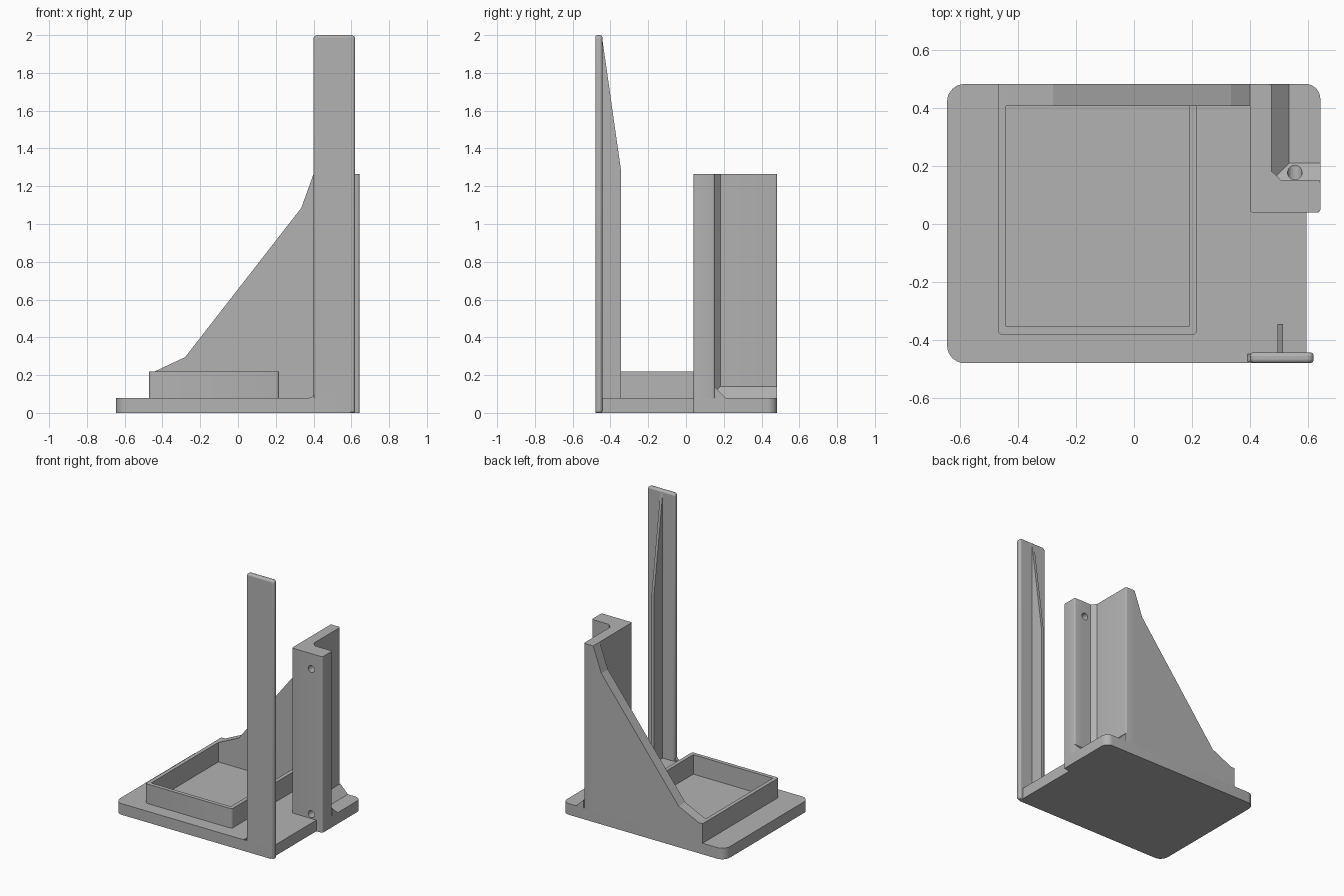
import bpy, bmesh
from math import radians
from mathutils import Vector

if "Cube" in bpy.data.objects:
    bpy.data.objects.remove(bpy.data.objects["Cube"], do_unlink=True)

GREY = (0.45, 0.45, 0.45, 1)
mat = bpy.data.materials.new("plain grey")
mat.use_nodes = True
mat.diffuse_color = GREY
mat.node_tree.nodes["Principled BSDF"].inputs["Base Color"].default_value = GREY


def rounded(corners, steps=6):
    """Outline from (a, b, radius) corners, each softened by a curve."""
    pts = []
    for i, (a, b, r) in enumerate(corners):
        c = Vector((a, b))
        if not r:
            pts.append(c)
            continue
        before = (Vector(corners[i - 1][:2]) - c).normalized()
        after = (Vector(corners[(i + 1) % len(corners)][:2]) - c).normalized()
        centre = c + (before + after) * r
        for k in range(steps + 1):
            t = k / steps
            ray = (-after).lerp(-before, t).normalized()
            pts.append(centre + ray * r)
    return pts


def prism(name, outline, axis, lo, hi):
    """Extrude a 2D outline along one axis from lo to hi."""
    place = {"x": lambda p, d: (d, p[0], p[1]),
             "y": lambda p, d: (p[0], d, p[1]),
             "z": lambda p, d: (p[0], p[1], d)}[axis]
    bm = bmesh.new()
    face = bm.faces.new([bm.verts.new(place(p, lo)) for p in outline])
    ext = bmesh.ops.extrude_face_region(bm, geom=[face])["geom"]
    move = Vector(place((0, 0), hi - lo))
    bmesh.ops.translate(bm, vec=move, verts=[v for v in ext if isinstance(v, bmesh.types.BMVert)])
    bmesh.ops.recalc_face_normals(bm, faces=bm.faces)
    mesh = bpy.data.meshes.new(name)
    bm.to_mesh(mesh)
    bm.free()
    mesh.materials.append(mat)
    ob = bpy.data.objects.new(name, mesh)
    bpy.context.collection.objects.link(ob)
    return ob


def smooth(ob):
    bpy.ops.object.select_all(action="DESELECT")
    ob.select_set(True)
    bpy.context.view_layer.objects.active = ob
    bpy.ops.object.shade_smooth_by_angle(angle=radians(35))


def bevel(ob, width):
    m = ob.modifiers.new("soft edges", "BEVEL")
    m.width, m.segments = width, 3


FLOOR, RIM, BACK = 0.08, 0.22, 0.483

# Base plate with a wider step under the bracket
base = prism("base_plate", rounded([
    (-0.645, -0.48, 0.06), (0.595, -0.48, 0), (0.595, 0.04, 0),
    (0.643, 0.04, 0.01), (0.643, BACK, 0.05), (-0.645, BACK, 0.06)]), "z", 0, FLOOR)

# Three-sided tray rim, closed at the back by the gusset wall
tray = prism("tray_rim", rounded([
    (-0.47, 0.42, 0), (-0.47, -0.382, 0.015), (0.218, -0.382, 0.015), (0.218, 0.42, 0),
    (0.19, 0.42, 0), (0.19, -0.354, 0), (-0.442, -0.354, 0), (-0.442, 0.42, 0)], 3),
    "z", FLOOR - 0.01, RIM)

# Sloping gusset wall along the back
prism("gusset_wall", [
    (-0.47, 0.07), (-0.47, RIM), (-0.44, RIM), (-0.28, 0.295), (0.335, 1.085),
    (0.4, 1.265), (0.41, 1.265), (0.41, 0.07)], "y", 0.408, BACK)

# L-shaped upright bracket
bracket = prism("bracket", rounded([
    (0.4, 0.04, 0.01), (0.643, 0.04, 0.01), (0.643, 0.152, 0.01), (0.507, 0.152, 0),
    (0.475, 0.182, 0), (0.475, BACK, 0.01), (0.4, BACK, 0)], 3), "z", 0.01, 1.265)

# Sloped fillets at the foot of the bracket
triangle = [(0, 0.07), (0.07, 0.07), (0, 0.14)]
prism("side_foot_fillet", [(a + 0.475, b) for a, b in triangle], "y", 0.15, BACK)
front_fillet = prism("front_foot_fillet", [(a + 0.15, b) for a, b in triangle], "x", 0.475, 0.643)

# Screw holes through the bracket front
for name, z in (("lower_hole", 0.112), ("upper_hole", 1.155)):
    bpy.ops.mesh.primitive_cylinder_add(vertices=24, radius=0.025, depth=0.3,
                                        location=(0.555, 0.12, z), rotation=(radians(90), 0, 0))
    cutter = bpy.context.object
    cutter.name = name + "_cutter"
    cutter.data.materials.append(mat)
    cutter.hide_render = True
    cutter.display_type = "WIRE"
    for part in (bracket, front_fillet):
        m = part.modifiers.new(name, "BOOLEAN")
        m.operation, m.solver, m.object = "DIFFERENCE", "EXACT", cutter

# Bake the holes and drop the cutters
for part in (bracket, front_fillet):
    depsgraph = bpy.context.evaluated_depsgraph_get()
    cut = bpy.data.meshes.new_from_object(part.evaluated_get(depsgraph))
    part.modifiers.clear()
    part.data = cut
for ob in [o for o in bpy.data.objects if o.name.endswith("_cutter")]:
    bpy.data.objects.remove(ob, do_unlink=True)

# Tall flat post with softened edges and a tapering rib behind it
post = prism("post", rounded([
    (0.4, 0, 0), (0.62, 0, 0), (0.62, 2, 0.02), (0.4, 2, 0.02)], 4), "y", -0.48, -0.443)
bevel(post, 0.012)
prism("post_rib", [(-0.45, 0.07), (-0.345, 0.07), (-0.345, 1.29), (-0.443, 1.98), (-0.45, 1.98)],
      "x", 0.496, 0.515)

# Small fillet where the post meets the base
prism("post_foot_fillet", [(0.375, FLOOR), (0.392, 0.085), (0.402, 0.1), (0.402, FLOOR)],
      "y", -0.475, -0.448)

for ob in (base, tray, bracket, post):
    smooth(ob)
